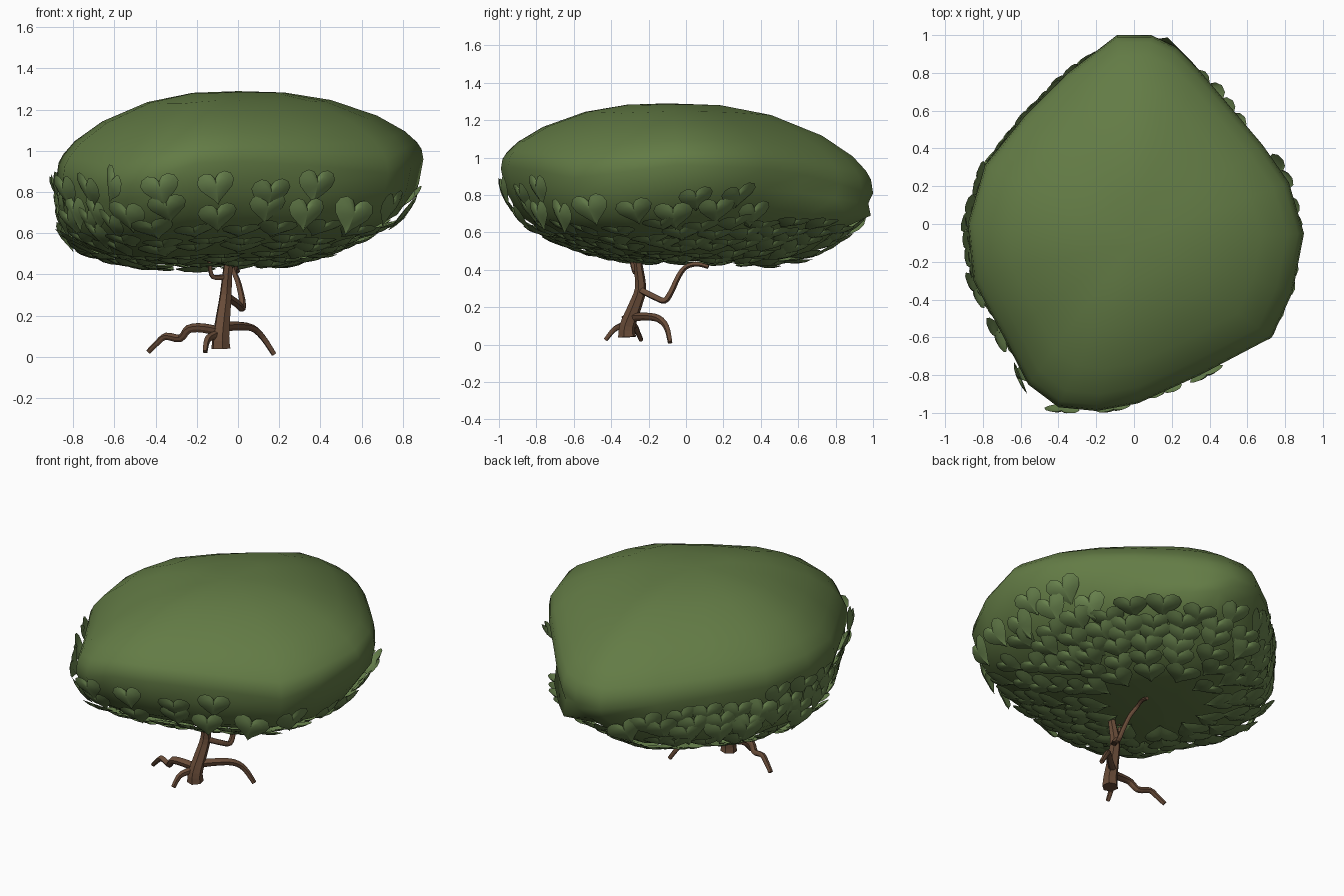
import bpy, bmesh, math, random
from mathutils import Vector
from mathutils.bvhtree import BVHTree

if "Cube" in bpy.data.objects:
    bpy.data.objects.remove(bpy.data.objects["Cube"])

random.seed(4)


def material(name, rgb):
    m = bpy.data.materials.new(name)
    m.diffuse_color = (*rgb, 1)
    m.use_nodes = True
    m.node_tree.nodes["Principled BSDF"].inputs["Base Color"].default_value = m.diffuse_color
    return m


GREEN = material("canopy_green", (0.125, 0.2, 0.06))
LEAF = material("leaf_green", (0.14, 0.225, 0.075))
BARK = material("bark", (0.14, 0.072, 0.04))


def finish(bm, name, mat, smooth):
    me = bpy.data.meshes.new(name)
    bm.to_mesh(me)
    ob = bpy.data.objects.new(name, me)
    bpy.context.collection.objects.link(ob)
    me.materials.append(mat)
    for p in me.polygons:
        p.use_smooth = smooth
    return ob


def loft(bm, rings):
    rows = [[bm.verts.new(p) for p in r] for r in rings]
    for a, b in zip(rows, rows[1:]):
        n = len(a)
        for i in range(n):
            bm.faces.new((a[i], a[(i + 1) % n], b[(i + 1) % n], b[i]))
    return rows


def cap(bm, ring, point):
    c = bm.verts.new(point)
    for i in range(len(ring)):
        bm.faces.new((ring[i], ring[(i + 1) % len(ring)], c))


# Canopy: widest outline as (x, y, rim height), lofted up to a dome and down to a bowl
rim = [(0.90, -0.05, 0.96), (0.82, 0.22, 0.95), (0.68, 0.42, 0.94), (0.51, 0.62, 0.91),
       (0.34, 0.82, 0.86), (0.22, 0.94, 0.82), (0.09, 1.0, 0.81), (-0.09, 1.0, 0.81),
       (-0.35, 0.80, 0.83), (-0.58, 0.57, 0.86), (-0.79, 0.31, 0.88), (-0.88, 0.0, 0.88),
       (-0.85, -0.30, 0.86), (-0.69, -0.60, 0.82), (-0.56, -0.85, 0.82), (-0.40, -0.97, 0.88),
       (-0.20, -0.99, 0.94), (0.02, -0.95, 0.95), (0.35, -0.80, 0.93), (0.73, -0.60, 0.89),
       (0.84, -0.36, 0.92)]
bowl = [(0.45, -0.15, 0.19, 0.28), (0.475, -0.16, 0.12, 0.48), (0.525, -0.16, 0.08, 0.65),
        (0.60, -0.12, 0.04, 0.80), (0.69, -0.05, 0.01, 0.91)]      # z, centre x, centre y, scale
dome = [(0.99, 0.15), (0.965, 0.25), (0.90, 0.41), (0.75, 0.64), (0.5, 0.87), (0.25, 0.98)]
rings = []
for z, cx, cy, s in bowl:
    ring = []
    for i, (x, y, _) in enumerate(rim):
        k = s
        if z > 0.65 and i in (3, 4, 5):       # low bulge at the back right
            k += 0.13
        if z > 0.5 and i in (18, 19, 20):     # fuller front right corner
            k += 0.07
        ring.append((cx + k * x, cy + k * y, z))
    rings.append(ring)
rings.append([(x * 0.975, y * 0.975, z * 0.55 + 0.69 * 0.45) for x, y, z in rim])
rings.append(list(rim))
for s, f in dome:
    rings.append([(s * x, s * y - 0.09 * (1 - s), z + (1.29 - z) * f) for x, y, z in rim])
bm = bmesh.new()
rows = loft(bm, rings)
cap(bm, rows[0], (-0.15, 0.2, 0.445))
cap(bm, rows[-1], (0, -0.1, 1.29))
bmesh.ops.recalc_face_normals(bm, faces=bm.faces)
tree = BVHTree.FromBMesh(bm)
finish(bm, "canopy", GREEN, True)

# Heart-shaped leaves shingled over the underside of the canopy
N = 20
heart = []
for i in range(N):
    t = 2 * math.pi * i / N
    heart.append((math.sin(t) ** 3, (13 * math.cos(t) - 5 * math.cos(2 * t)
                                     - 2 * math.cos(3 * t) - math.cos(4 * t)) / 16))


def add_leaf(bm, pos, side, up, nor, size):
    def at(x, y, h):
        return pos + (side * x + up * y + nor * h) * size
    r = loft(bm, [[at(x, y, 0) for x, y in heart],
                  [at(x * 0.6, y * 0.6, 0.13) for x, y in heart]])
    cap(bm, r[1], at(0, 0, 0.19))


bm = bmesh.new()
centre = Vector((-0.1, 0.06, 0.8))
for row, (elev, count) in enumerate([(1, 24), (-5, 26), (-10.5, 26), (-15.5, 25), (-20.5, 22),
                                     (-26, 19), (-33, 16), (-42, 12)]):
    for i in range(count):
        a = 2 * math.pi * (i + 0.5 * (row % 2) + random.uniform(-0.1, 0.1)) / count
        deg = math.degrees(a) % 360
        if elev > -8 and 24 < deg < 100:      # the back right bulge is bare
            continue
        if row == 0 and (100 <= deg < 160 or 305 < deg < 345):
            continue
        e = math.radians(elev + random.uniform(-1.5, 1.5))
        radial = Vector((math.cos(a), math.sin(a), 0))
        hit, nor, _, _ = tree.ray_cast(centre, radial * math.cos(e) + Vector((0, 0, math.sin(e))))
        if hit is None:
            continue
        up = radial + Vector((0, 0, 1))
        up = (up - nor * up.dot(nor)).normalized()
        side = up.cross(nor)
        tilt = math.radians(random.uniform(2, 12))
        u2 = up * math.cos(tilt) + nor * math.sin(tilt)
        n2 = nor * math.cos(tilt) - up * math.sin(tilt)
        add_leaf(bm, hit + nor * 0.02, side, u2, n2, random.uniform(0.092, 0.108))
bmesh.ops.recalc_face_normals(bm, faces=bm.faces)
finish(bm, "leaves", LEAF, True)


# Ridged wooden limbs swept along a rounded path, tapering from r0 to r1
def rounded(pts, steps=3):
    pts = [Vector(p) for p in pts]
    out = []
    for i in range(len(pts) - 1):
        p0, p1, p2 = pts[max(i - 1, 0)], pts[i], pts[i + 1]
        p3 = pts[min(i + 2, len(pts) - 1)]
        for k in range(steps):
            t = k / steps
            out.append(0.5 * (2 * p1 + (p2 - p0) * t + (2 * p0 - 5 * p1 + 4 * p2 - p3) * t * t
                              + (3 * p1 - p0 - 3 * p2 + p3) * t ** 3))
    return out + [pts[-1]]


def limb(name, pts, r0, r1, sides=10):
    pts = rounded(pts)
    rings = []
    ref = Vector((0.31, 0.9, 0.3))
    for i, p in enumerate(pts):
        d = (pts[min(i + 1, len(pts) - 1)] - pts[max(i - 1, 0)]).normalized()
        ref = (ref - d * ref.dot(d)).normalized()
        s = d.cross(ref)
        r = r0 + (r1 - r0) * i / (len(pts) - 1)
        ring = []
        for k in range(sides):
            a = 2 * math.pi * k / sides
            q = r * (1.0 if k % 2 else 0.86)
            ring.append(p + (ref * math.cos(a) + s * math.sin(a)) * q)
        rings.append(ring)
    bm = bmesh.new()
    rows = loft(bm, rings)
    bm.faces.new(rows[0])
    bm.faces.new(rows[-1])
    bmesh.ops.recalc_face_normals(bm, faces=bm.faces)
    finish(bm, name, BARK, False)


limb("trunk", [(-0.083, -0.315, 0.04), (-0.083, -0.313, 0.10), (-0.072, -0.275, 0.20),
               (-0.06, -0.243, 0.30), (-0.05, -0.255, 0.42), (-0.035, -0.265, 0.54)],
     0.049, 0.018, 12)
limb("back_branch", [(-0.05, -0.24, 0.29), (0.0, -0.17, 0.255), (0.02, -0.115, 0.235),
                     (0.02, -0.08, 0.28), (0.0, -0.04, 0.365), (-0.02, 0.0, 0.415),
                     (-0.01, 0.06, 0.43), (0.0, 0.12, 0.415)], 0.020, 0.011, 8)
limb("left_branch", [(-0.05, -0.25, 0.39), (-0.10, -0.265, 0.385), (-0.13, -0.28, 0.40),
                     (-0.14, -0.30, 0.48)], 0.017, 0.010, 8)
limb("right_root", [(-0.08, -0.29, 0.145), (0.0, -0.22, 0.15), (0.07, -0.15, 0.14),
                    (0.12, -0.105, 0.095), (0.175, -0.085, 0.012)], 0.025, 0.014, 8)
limb("left_root", [(-0.08, -0.30, 0.12), (-0.17, -0.32, 0.14), (-0.24, -0.32, 0.135),
                   (-0.28, -0.30, 0.09), (-0.35, -0.275, 0.10), (-0.39, -0.26, 0.07),
                   (-0.435, -0.24, 0.025)], 0.026, 0.014, 8)
limb("front_root", [(-0.08, -0.30, 0.115), (-0.125, -0.345, 0.10), (-0.15, -0.385, 0.08),
                    (-0.16, -0.43, 0.025)], 0.023, 0.013, 8)
